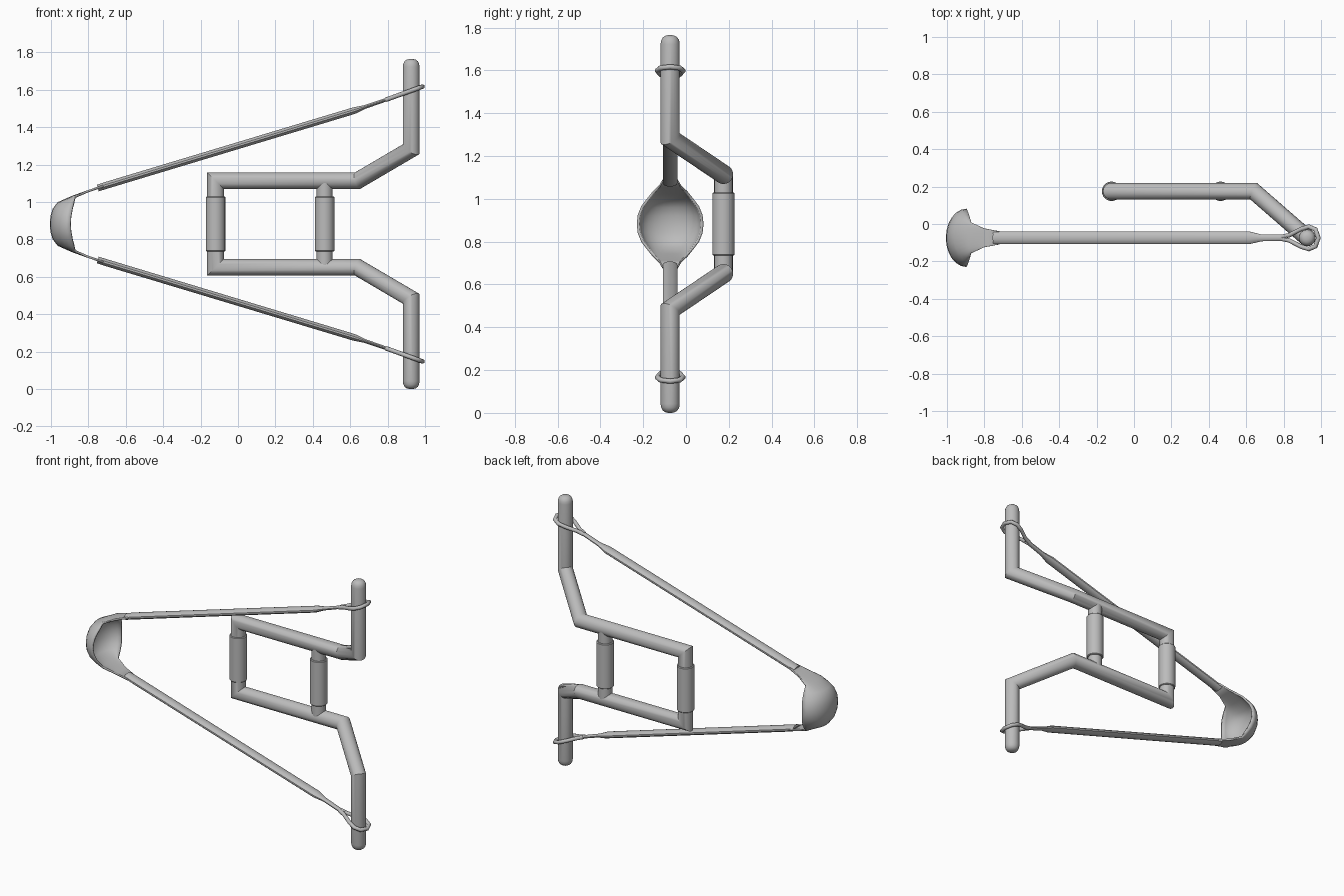
import bpy, bmesh, math
from mathutils import Vector

cube = bpy.data.objects.get("Cube")
if cube:
    bpy.data.objects.remove(cube, do_unlink=True)

MID = 0.8825      # height of the mirror plane
YB, YF = 0.175, -0.074   # depth of handle and of fork / sling

grey = bpy.data.materials.new("plain grey")
grey.use_nodes = True
grey.diffuse_color = (0.5, 0.5, 0.5, 1)
grey.node_tree.nodes["Principled BSDF"].inputs["Base Color"].default_value = (0.5, 0.5, 0.5, 1)


def finish(name, bm, angle=40, mirror=True, thickness=0):
    """Turn a bmesh into a smooth object mirrored about the mid height."""
    bmesh.ops.recalc_face_normals(bm, faces=bm.faces)
    mesh = bpy.data.meshes.new(name)
    bm.to_mesh(mesh)
    bm.free()
    mesh.materials.append(grey)
    ob = bpy.data.objects.new(name, mesh)
    ob.location.z = MID
    bpy.context.collection.objects.link(ob)
    bpy.ops.object.select_all(action='DESELECT')
    ob.select_set(True)
    bpy.context.view_layer.objects.active = ob
    bpy.ops.object.shade_smooth_by_angle(angle=math.radians(angle))
    if mirror:
        mod = ob.modifiers.new("mirror", 'MIRROR')
        mod.use_axis = (False, False, True)
        mod.merge_threshold = 0.001
    if thickness:
        mod = ob.modifiers.new("thickness", 'SOLIDIFY')
        mod.thickness = thickness
        mod.offset = 0
    return ob


def tube(name, path, radii, sides=24, flat=1.0, caps=(True, True)):
    """Sweep a round or flattened section along a path with mitred corners."""
    bm = bmesh.new()
    pts = [Vector(p) for p in path]
    dirs = [(b - a).normalized() for a, b in zip(pts, pts[1:])]
    side = Vector((0, 1, 0))
    if abs(dirs[0].y) > 0.3:
        side = Vector((0, 0, 1)).cross(dirs[0]).normalized()
    up = dirs[0].cross(side).normalized()
    ring = []
    for i in range(sides):
        a = math.tau * (i + 0.5) / sides
        ring.append(side * math.cos(a) + up * math.sin(a) * flat)
    loops = []
    for i, p in enumerate(pts):
        before, after = dirs[max(i - 1, 0)], dirs[min(i, len(dirs) - 1)]
        n = (before + after).normalized()
        ring = [o - before * (o.dot(n) / before.dot(n)) for o in ring]
        loops.append([bm.verts.new(p + o * radii[i]) for o in ring])
    for a, b in zip(loops, loops[1:]):
        for i in range(sides):
            j = (i + 1) % sides
            bm.faces.new((a[i], a[j], b[j], b[i]))
    for use, loop in zip(caps, (loops[0], loops[-1])):
        if use:
            bm.faces.new(loop)
    return finish(name, bm)


# Frame: front post, handle bar, slanted arm and fork prong with a round tip
R = 0.045
tip = [(0.84, 1), (0.857, 0.94), (0.871, 0.78), (0.879, 0.52), (0.8825, 0.2)]
path = [(-0.12, YB, 0), (-0.12, YB, 0.232), (0.64, YB, 0.232), (0.926, YF, 0.4)]
tube("frame", path + [(0.926, YF, z) for z, r in tip],
     [R] * len(path) + [R * r for z, r in tip], caps=(False, True))
tube("rear_post", [(0.463, YB, 0), (0.463, YB, 0.23)], [0.043] * 2, caps=(False, True))

# Grips on the two posts
for name, x in (("front_grip", -0.12), ("rear_grip", 0.463)):
    bm = bmesh.new()
    bmesh.ops.create_cone(bm, cap_ends=True, segments=24, radius1=0.052,
                          radius2=0.052, depth=0.294)
    rims = [e for e in bm.edges if abs(e.verts[0].co.z - e.verts[1].co.z) < 0.01]
    bmesh.ops.bevel(bm, geom=rims, offset=0.004, segments=1, affect='EDGES')
    bmesh.ops.translate(bm, verts=bm.verts, vec=(x, YB, 0))
    finish(name, bm, mirror=False)

# Elastic bands running from the pouch to the prongs
tube("band", [(-0.75, YF, 0.192), (-0.7, YF, 0.208), (0.62, YF, 0.606),
              (0.68, YF, 0.626), (0.82, YF, 0.674)],
     [0.034, 0.035, 0.034, 0.019, 0.017], sides=12, flat=0.55)

# Band loops around the prongs
outline = [(0.79, 0.006), (0.83, 0.014), (0.895, 0.048), (0.935, 0.06), (0.97, 0.045), (0.986, 0)]
outline += [(x, -y) for x, y in reversed(outline[:-1])]
tube("band_loop", [(x, YF + y, 0.664 + (x - 0.79) * 0.36) for x, y in outline],
     [0.012] * len(outline), sides=10)

# Pouch: bowl open toward the fork, narrowing into the bands
# each row: back x, rim x, height, half width
rows = [(-1, -0.895, 0, 0.15), (-0.997, -0.892, 0.04, 0.146), (-0.985, -0.885, 0.08, 0.13),
        (-0.96, -0.877, 0.112, 0.106), (-0.885, -0.87, 0.145, 0.08),
        (-0.8, -0.8, 0.176, 0.05), (-0.72, -0.72, 0.203, 0.035)]
bm = bmesh.new()
grid = []
for back, rim, z, w in rows:
    angles = [math.pi * (k / 12 - 0.5) for k in range(13)]
    grid.append([bm.verts.new((rim + (back - rim) * math.cos(a), YF + w * math.sin(a), z))
                 for a in angles])
for a, b in zip(grid, grid[1:]):
    for k in range(12):
        bm.faces.new((a[k], a[k + 1], b[k + 1], b[k]))
finish("pouch", bm, angle=60, thickness=0.012)
